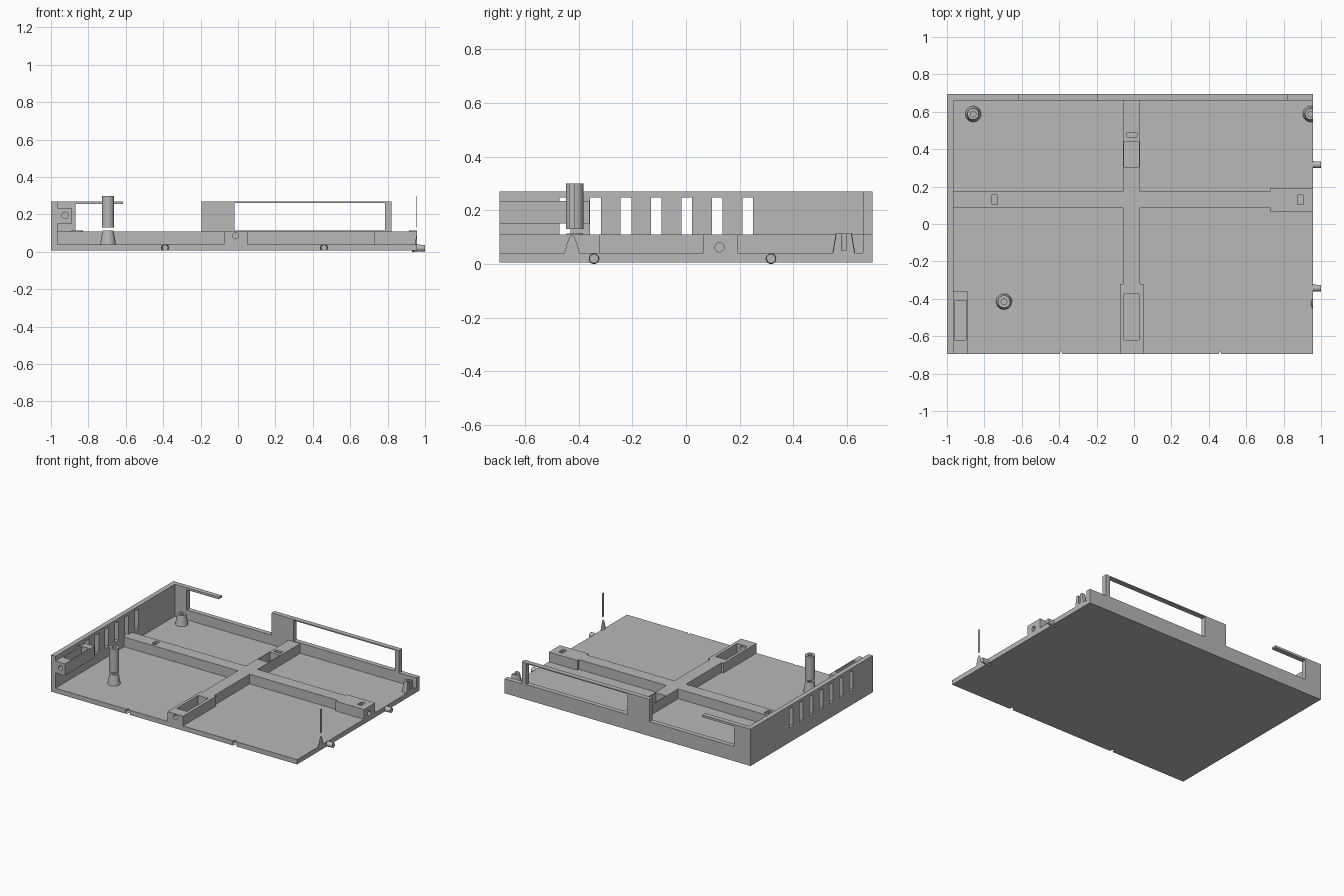
import bpy, bmesh
from mathutils import Matrix, Vector

if "Cube" in bpy.data.objects:
    bpy.data.objects.remove(bpy.data.objects["Cube"], do_unlink=True)

grey = bpy.data.materials.new("plain grey")
grey.use_nodes = True
colour = (0.48, 0.48, 0.48, 1)
grey.diffuse_color = colour
grey.node_tree.nodes["Principled BSDF"].inputs["Base Color"].default_value = colour

LEFT, EDGE, SIDE = -1.0, 0.957, 0.695   # plate limits in x and half depth
BOTTOM, FLOOR, RIB, TOP = 0.006, 0.04, 0.11, 0.27


def box(x0, x1, y0, y1, z0, z1):
    """Box shape given by its limits."""
    def add(bm):
        m = Matrix.Translation(((x0 + x1) / 2, (y0 + y1) / 2, (z0 + z1) / 2))
        bmesh.ops.create_cube(bm, size=1, matrix=m @ Matrix.Diagonal((x1 - x0, y1 - y0, z1 - z0, 1)))
    return add


def cone(start, end, r0, r1=None):
    """Round shape between two points, tapered when r1 is given."""
    def add(bm):
        a, b = Vector(start), Vector(end)
        turn = Vector((0, 0, 1)).rotation_difference(b - a).to_matrix().to_4x4()
        bmesh.ops.create_cone(bm, cap_ends=True, segments=32, radius1=r0,
                              radius2=r0 if r1 is None else r1, depth=(b - a).length,
                              matrix=Matrix.Translation((a + b) / 2) @ turn)
    return add


def make(name, shapes):
    bm = bmesh.new()
    for add in shapes:
        add(bm)
    mesh = bpy.data.meshes.new(name)
    bm.to_mesh(mesh)
    bm.free()
    obj = bpy.data.objects.new(name, mesh)
    bpy.context.collection.objects.link(obj)
    return obj


def part(name, shape, cuts=(), smooth=False):
    """Solid part with each cut taken out of it."""
    obj = make(name, [shape])
    obj.data.materials.append(grey)
    bpy.ops.object.select_all(action="DESELECT")
    bpy.context.view_layer.objects.active = obj
    obj.select_set(True)
    for cut in cuts:
        cutter = make("cutter", [cut])
        cutter.hide_render = True
        mod = obj.modifiers.new("cut", "BOOLEAN")
        mod.operation, mod.solver, mod.object = "DIFFERENCE", "EXACT", cutter
        bpy.ops.object.modifier_apply(modifier=mod.name)
        bpy.data.objects.remove(cutter, do_unlink=True)
    if smooth:
        bpy.ops.object.shade_smooth_by_angle()
    return obj


# Floor plate with two peg sockets in the front edge
part("floor_plate", box(LEFT, EDGE, -SIDE, SIDE, BOTTOM, FLOOR),
     [cone((x, -0.71, 0.022), (x, -0.655, 0.022), 0.021, 0.015) for x in (-0.39, 0.46)])

# Pegs on the left edge
for y in (-0.343, 0.317):
    part("edge_peg", cone((0.93, y, 0.02), (1.0, y, 0.02), 0.02, 0.017), smooth=True)

# Side wall with a row of vents
vents = [-0.451 + 0.1135 * i for i in range(7)]
part("vented_wall", box(LEFT, -0.965, -SIDE, SIDE, FLOOR, TOP),
     [box(-1.1, -0.9, y - 0.02, y + 0.02, RIB, 0.248) for y in vents])

# Back wall: low wall, corner post with a free arm, and a framed opening
BACK = (0.66, SIDE)
part("back_wall", box(-0.965, EDGE, *BACK, FLOOR, RIB))
part("corner_post", box(-0.965, -0.87, *BACK, RIB, TOP))
part("back_arm", box(-0.87, -0.615, *BACK, 0.255, TOP))
part("back_frame", box(-0.195, 0.82, *BACK, RIB, TOP),
     [box(-0.02, 0.785, 0.6, 0.8, RIB + 0.004, 0.262)])

# Crossing ribs with pockets and narrow slots
part("long_rib", box(-0.06, 0.033, -0.32, 0.66, FLOOR, RIB),
     [box(-0.054, 0.027, 0.305, 0.44, FLOOR + 0.005, 0.2),
      box(-0.04, 0.015, 0.465, 0.49, FLOOR + 0.005, 0.2)])
part("long_rib_end", box(-0.075, 0.05, -SIDE, -0.32, FLOOR, RIB),
     [box(-0.054, 0.027, -0.62, -0.375, FLOOR + 0.005, 0.2),
      cone((-0.012, -0.75, 0.086), (-0.012, -0.6, 0.086), 0.016)])
part("cross_rib", box(-0.965, 0.73, 0.085, 0.175, FLOOR, RIB),
     [box(-0.76, -0.73, 0.105, 0.155, FLOOR + 0.005, 0.2)])
part("cross_rib_end", box(0.73, EDGE, 0.065, 0.192, FLOOR, RIB),
     [box(0.875, 0.905, 0.105, 0.155, FLOOR + 0.005, 0.2),
      cone((0.89, 0.125, 0.062), (1.05, 0.125, 0.062), 0.017)])

# Open bracket on the vented wall
part("wall_bracket", box(-0.967, -0.89, -SIDE, -0.36, 0.15, 0.235),
     [box(-0.957, -0.898, -0.62, -0.41, 0.16, 0.3),
      cone((-0.925, -0.75, 0.195), (-0.925, -0.6, 0.195), 0.017)])

# Hollow standoffs, trimmed flush with the plate edge
trim = box(EDGE, 1.3, -1, 1, -1, 1)
for x, y, has_post in ((-0.86, 0.588, False), (0.945, 0.588, False),
                       (-0.695, -0.415, True), (0.988, -0.425, True)):
    cuts = [trim] if x > 0.9 else []
    bore = cone((x, y, FLOOR + 0.01), (x, y, 0.4), 0.015)
    part("standoff", cone((x, y, FLOOR - 0.005), (x, y, 0.114), 0.043, 0.03), [bore] + cuts, True)
    if has_post:
        part("standoff_post", cone((x, y, 0.13), (x, y, 0.3), 0.033), [bore] + cuts, True)
